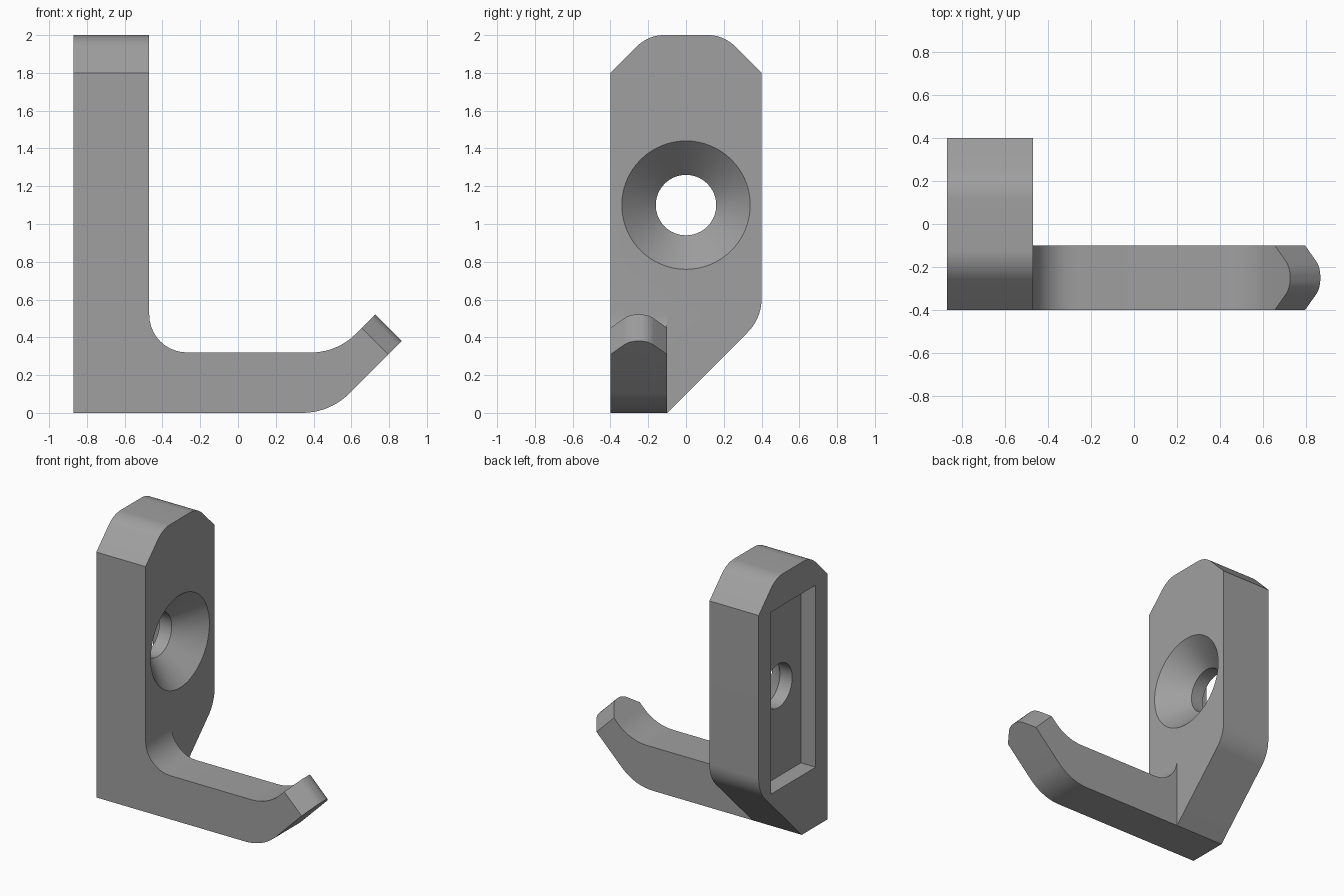
import bpy, bmesh, math
from mathutils import Vector, Matrix

if "Cube" in bpy.data.objects:
    bpy.data.objects.remove(bpy.data.objects["Cube"])

grey = bpy.data.materials.new("plain grey")
grey.diffuse_color = (0.35, 0.35, 0.35, 1)
grey.use_nodes = True
grey.node_tree.nodes["Principled BSDF"].inputs["Base Color"].default_value = grey.diffuse_color


def rounded(points, steps=10):
    """Outline from (a, b, radius) corners, each corner filleted by its radius."""
    out = []
    for i, (a, b, r) in enumerate(points):
        p = Vector((a, b))
        if r == 0:
            out.append(p)
            continue
        u = (Vector(points[i - 1][:2]) - p).normalized()
        v = (Vector(points[(i + 1) % len(points)][:2]) - p).normalized()
        half = u.angle(v) / 2
        centre = p + (u + v).normalized() * (r / math.sin(half))
        start = p + u * (r / math.tan(half)) - centre
        sweep = start.angle_signed(p + v * (r / math.tan(half)) - centre)
        for k in range(steps + 1):
            out.append(centre + Matrix.Rotation(-sweep * k / steps, 2) @ start)
    return out


def prism(name, outline, place, low, high):
    """Extrude a 2D outline; place(a, b, depth) gives the 3D position."""
    bm = bmesh.new()
    rings = [[bm.verts.new(place(a, b, d)) for a, b in outline] for d in (low, high)]
    n = len(outline)
    bm.faces.new(rings[0])
    bm.faces.new(rings[1])
    for i in range(n):
        j = (i + 1) % n
        bm.faces.new((rings[0][i], rings[0][j], rings[1][j], rings[1][i]))
    return finish(name, bm)


def finish(name, bm):
    bmesh.ops.recalc_face_normals(bm, faces=bm.faces)
    mesh = bpy.data.meshes.new(name)
    bm.to_mesh(mesh)
    bm.free()
    mesh.materials.append(grey)
    ob = bpy.data.objects.new(name, mesh)
    bpy.context.collection.objects.link(ob)
    return ob


def combine(target, tool, operation):
    mod = target.modifiers.new(operation, 'BOOLEAN')
    mod.operation, mod.solver, mod.object = operation, 'EXACT', tool
    bpy.context.view_layer.objects.active = target
    bpy.ops.object.modifier_apply(modifier=mod.name)
    bpy.data.objects.remove(tool)


# Wall plate with chamfered top and slanted lower back corner
plate = prism("wall_hook", rounded([
    (-0.4, 0, 0), (-0.1, 0, 0), (0.4, 0.5, 0.25), (0.4, 1.8, 0),
    (0.2, 2, 0.2), (-0.2, 2, 0.2), (-0.4, 1.8, 0)]),
    lambda a, b, d: (d, a, b), -0.87, -0.47)

# Hook arm with an upturned end
arm = prism("hook_arm", rounded([
    (-0.6, 0, 0), (0.487, 0, 0.355), (0.867, 0.38, 0), (0.726, 0.521, 0),
    (0.525, 0.32, 0.33), (-0.47, 0.32, 0.2), (-0.47, 0.52, 0), (-0.6, 0.52, 0)]),
    lambda a, b, d: (a, d, b), -0.4, -0.1)

# Chamfered and rounded tip: keep only what lies inside this tilted outline
along, normal = Vector((1, 0, 1)).normalized(), Vector((-1, 0, 1)).normalized()
tip = Vector((0.867, -0.25, 0.38))
envelope = prism("tip_envelope", rounded([
    (-0.3, -3, 0), (0.3, -3, 0), (0.3, -0.25, 0),
    (0.05, 0, 0.1), (-0.05, 0, 0.1), (-0.3, -0.25, 0)]),
    lambda a, s, d: tip + along * s + normal * d + Vector((0, a, 0)), -2, 2)
combine(arm, envelope, 'INTERSECT')
combine(plate, arm, 'UNION')

# Recess in the back of the plate
pocket = prism("back_pocket", [(-0.26, 0.435), (0.26, 0.435), (0.26, 1.77), (-0.26, 1.77)],
               lambda a, b, d: (d, a, b), -1, -0.75)
combine(plate, pocket, 'DIFFERENCE')

# Countersunk screw hole, lathed as stacked rings along x
bm = bmesh.new()
SIDES = 64
rings = [[bm.verts.new((x, r * math.cos(t), 1.1 + r * math.sin(t)))
          for t in (math.tau * k / SIDES for k in range(SIDES))]
         for x, r in ((-0.95, 0.16), (-0.65, 0.16), (-0.42, 0.39))]
for lower, upper in zip(rings, rings[1:]):
    for i in range(SIDES):
        j = (i + 1) % SIDES
        bm.faces.new((lower[i], lower[j], upper[j], upper[i]))
bm.faces.new(rings[0])
bm.faces.new(rings[-1])
combine(plate, finish("screw_hole", bm), 'DIFFERENCE')

# Smooth the curved faces, keep the edges crisp
bpy.ops.object.select_all(action='DESELECT')
plate.select_set(True)
bpy.context.view_layer.objects.active = plate
bpy.ops.object.shade_smooth_by_angle(angle=math.radians(20))
